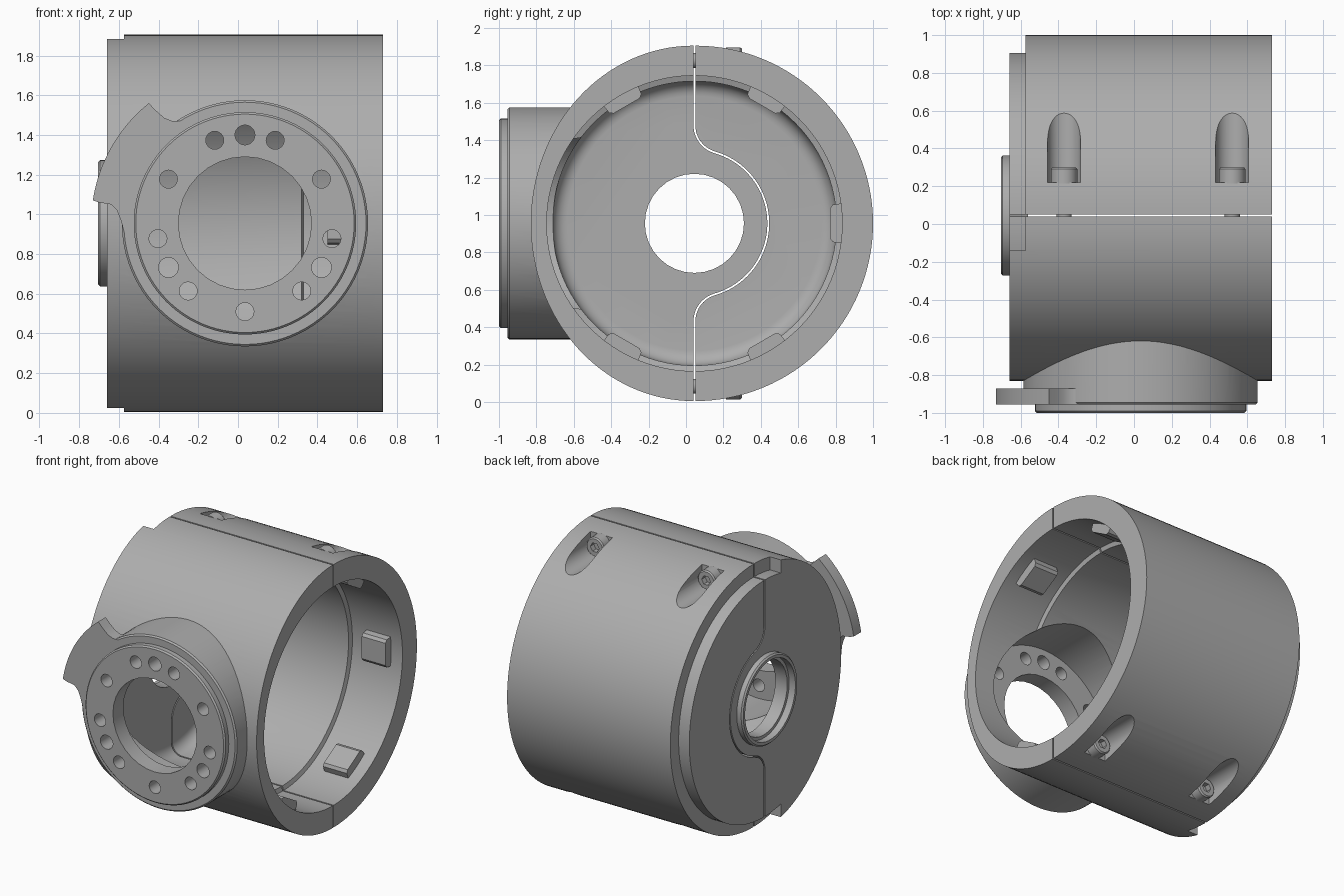
import bpy, bmesh
from math import sin, cos, pi, radians, acos, degrees
from mathutils import Vector

if "Cube" in bpy.data.objects:
    bpy.data.objects.remove(bpy.data.objects["Cube"], do_unlink=True)

CY, CZ = 0.045, 0.955      # housing axis (runs along x)
FX = 0.035                 # flange axis (runs along y)
SEG = 96

metal = bpy.data.materials.new("grey metal")
metal.use_nodes = True
grey = (0.42, 0.42, 0.42, 1)
metal.diffuse_color = grey
metal.node_tree.nodes["Principled BSDF"].inputs["Base Color"].default_value = grey


def arc(r, a0, a1, n=24, c=(0, 0), ry=None):
    """Points on an arc, angles in degrees."""
    out = []
    for i in range(n + 1):
        a = radians(a0 + (a1 - a0) * i / n)
        out.append((c[0] + r * cos(a), c[1] + (ry or r) * sin(a)))
    return out


def place(axis, u, v, w):
    return Vector((w, u, v)) if axis == "x" else Vector((u, w, v))


def finish(name, bm):
    bmesh.ops.recalc_face_normals(bm, faces=bm.faces)
    mesh = bpy.data.meshes.new(name)
    bm.to_mesh(mesh)
    bm.free()
    mesh.materials.append(metal)
    ob = bpy.data.objects.new(name, mesh)
    bpy.context.collection.objects.link(ob)
    return ob


def stack(name, axis, rings):
    """Skin a list of (outline, position) rings and cap both ends."""
    bm = bmesh.new()
    loops = [[bm.verts.new(place(axis, u, v, w)) for u, v in pts] for pts, w in rings]
    n = len(loops[0])
    for a, b in zip(loops, loops[1:]):
        for i in range(n):
            j = (i + 1) % n
            bm.faces.new((a[i], a[j], b[j], b[i]))
    bm.faces.new(loops[0])
    bm.faces.new(loops[-1])
    return finish(name, bm)


def prism(name, axis, pts, w0, w1):
    return stack(name, axis, [(pts, w0), (pts, w1)])


def lathe(name, axis, profile, c, seg=SEG):
    """Turned solid from (radius, position) pairs."""
    return stack(name, axis, [(arc(r, 0, 360 - 360 / seg, seg - 1, c), w) for r, w in profile])


def rod(name, axis, r, c, w0, w1, seg=SEG):
    return lathe(name, axis, [(r, w0), (r, w1)], c, seg)


def combine(ob, tool, op):
    mod = ob.modifiers.new(op, "BOOLEAN")
    mod.operation, mod.solver, mod.object = op, "EXACT", tool
    bpy.context.view_layer.objects.active = ob
    bpy.ops.object.modifier_apply(modifier=mod.name)
    bpy.data.objects.remove(tool, do_unlink=True)


def cut(ob, tool):
    combine(ob, tool, "DIFFERENCE")


def join(ob, tool):
    combine(ob, tool, "UNION")


def bore():
    """Stepped inner space with a rounded floor corner."""
    corner = [(0.68 + u, -0.48 + v) for u, v in arc(0.08, -90, 0, 6)]
    return lathe("bore", "x", corner + [(0.76, 0.32), (0.79, 0.33), (0.79, 0.9)], (CY, CZ))


def hub_outline(gap):
    """Outline of the end-plate bulge where the two halves interlock."""
    r, f, h = 0.395 + gap, 0.15 - gap, 0.524
    t = degrees(acos(0.15 / (r + f)))
    top = arc(f, 180, 180 + t, 10, (0.15, h))
    low = [(u, -v) for u, v in reversed(top)]
    pts = [(-0.1, h)] + top + arc(r, t, -t, 40)[1:-1] + low + [(-0.1, -h)]
    return [(CY + u, CZ + v) for u, v in pts]


def smooth(ob):
    bpy.ops.object.select_all(action="DESELECT")
    ob.select_set(True)
    bpy.context.view_layer.objects.active = ob
    bpy.ops.object.shade_smooth_by_angle(angle=radians(25))


# Front half of the housing
front = prism("front_housing", "x", arc(0.87, 90, 270, 64, (CY - 0.005, CZ), 0.95), -0.66, 0.73)
for s in (1, -1):
    notch = arc(0.855, 102.5, 85, 10) + [(0.075, 1.1), (-0.185, 1.1)]
    cut(front, prism("notch", "x", [(CY + u, CZ + s * v) for u, v in notch], -0.8, -0.575))

# Round mounting flange with raised rim
fc = (FX, CZ)
join(front, lathe("flange", "y", [(0.62, -0.5), (0.62, -0.945), (0.61, -0.955), (0.56, -0.955),
                                  (0.56, -0.99), (0.55, -1.0)], fc))

# Ear at the upper right of the flange
ear = arc(0.775, 128.7, 171.4, 14, fc) + [
    (-0.70, 1.06), (-0.64, 1.05), (-0.61, 1.02), (-0.59, 0.97), (-0.57, 0.9),
    (-0.4, 0.95), (-0.2, 1.2), (-0.28, 1.47), (-0.33, 1.47), (-0.37, 1.485), (-0.41, 1.52)]
join(front, prism("ear", "y", ear, -0.955, -0.87))

# Inner space, flange cup, opening and bolt holes
cut(front, bore())
cut(front, rod("cup", "y", 0.54, fc, -0.88, -0.3))
cut(front, rod("opening", "y", 0.335, fc, -1.1, -0.3, 32))
for a in (90, 70, 110, 30, 150, -10, 190, -30, 210, -50, 230, 270):
    c = (FX + 0.445 * cos(radians(a)), CZ + 0.445 * sin(radians(a)))
    cut(front, rod("bolt_hole", "y", 0.05 if a in (90, -30, 210) else 0.045, c, -1.1, -0.7, 24))

# Hub in the end plate with a raised collar
join(front, prism("hub", "x", hub_outline(-0.005), -0.66, -0.56))
join(front, lathe("collar", "x", [(0.318, -0.6), (0.318, -0.695), (0.308, -0.705)], (CY, CZ)))
cut(front, rod("shaft_hole", "x", 0.265, (CY, CZ), -0.9, -0.4, 32))
cut(front, rod("counterbore", "x", 0.287, (CY, CZ), -0.9, -0.655, 64))

# Back half of the housing
bc = (CY + 0.005, CZ)
back = prism("back_housing", "x", arc(0.95, -90, 90, 64, bc), -0.575, 0.73)
join(back, prism("end_step", "x", arc(0.855, -90, 90, 64, bc), -0.66, -0.5))
cut(back, bore())
cut(back, prism("hub_gap", "x", hub_outline(0.005), -0.8, -0.5))

# Screw pockets and socket screws on top and bottom
screws = []
for s, side in ((1, "top"), (-1, "bottom")):
    for x, end in ((-0.37, "right"), (0.52, "left")):
        z = CZ + s * 0.871
        half = [(x + u, z + s * v) for u, v in arc(0.0875, 180, 360, 24)]
        slot = half + [(x + 0.0875, z + s * 0.2), (x - 0.0875, z + s * 0.2)]
        cut(back, prism("pocket", "y", slot, 0.22, 0.9))
        screw = lathe(side + "_" + end + "_screw", "y",
                      [(0.04, -0.05), (0.04, 0.215), (0.07, 0.215), (0.07, 0.29), (0.062, 0.3)],
                      (x, z), 32)
        cut(screw, rod("socket", "y", 0.035, (x, z), 0.26, 0.4, 6))
        screws.append(screw)

# Locking lugs inside the open end
lugs = []
for i, a in enumerate((0, 60, 120, 240, 300)):
    d, t = Vector((cos(radians(a)), sin(radians(a)))), Vector((-sin(radians(a)), cos(radians(a))))
    shape = ((0.81, -0.11), (0.74, -0.10), (0.725, -0.08), (0.725, 0.08), (0.74, 0.10), (0.81, 0.11))
    pts = [Vector((CY, CZ)) + d * r + t * w for r, w in shape]
    lugs.append(prism("lug_%d" % (i + 1), "x", pts, 0.45, 0.64))

for ob in [front, back] + screws + lugs:
    smooth(ob)
